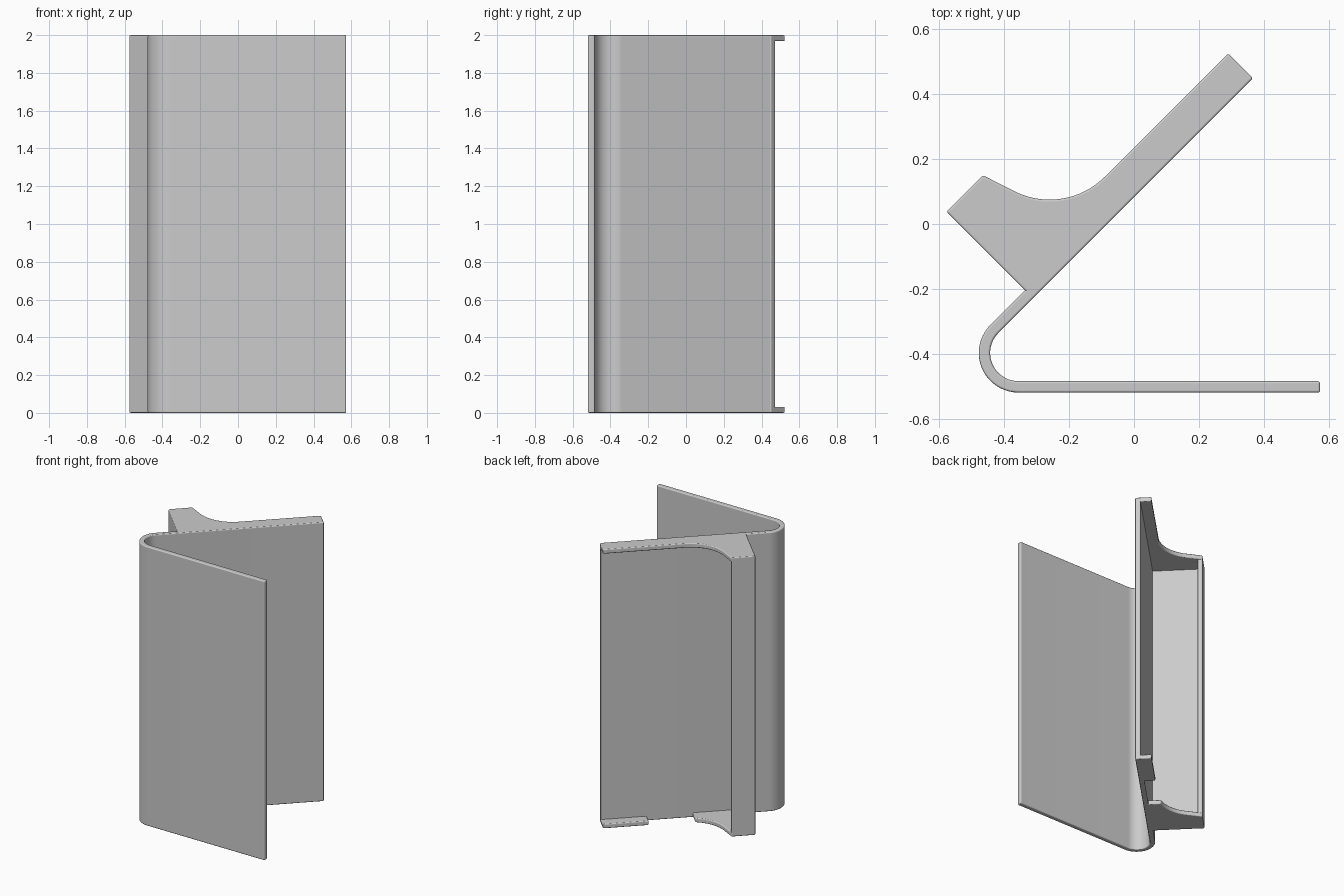
import bpy, bmesh, math

cube = bpy.data.objects.get("Cube")
if cube:
    bpy.data.objects.remove(cube, do_unlink=True)

HEIGHT = 2.0
THICK = 0.035
PLATE = 0.032

grey = bpy.data.materials.new("light grey")
grey.use_nodes = True
colour = (0.6, 0.6, 0.6, 1)
grey.diffuse_color = colour
grey.node_tree.nodes["Principled BSDF"].inputs["Base Color"].default_value = colour


def arc(cx, cy, r, start, end, steps):
    """Points along an arc, angles in degrees."""
    angles = [math.radians(start + (end - start) * i / steps) for i in range(steps + 1)]
    return [(cx + r * math.cos(a), cy + r * math.sin(a)) for a in angles]


def slant(s, h):
    """Point at s along and h behind the 45 degree panel direction."""
    return ((s - h) / math.sqrt(2), (s + h) / math.sqrt(2))


def extrude(name, outline, z0, z1):
    """Extrude a flat outline upwards and soften its edges."""
    bm = bmesh.new()
    base = bm.faces.new([bm.verts.new((x, y, z0)) for x, y in outline])
    top = bmesh.ops.extrude_face_region(bm, geom=[base])["geom"]
    verts = [v for v in top if isinstance(v, bmesh.types.BMVert)]
    bmesh.ops.translate(bm, verts=verts, vec=(0, 0, z1 - z0))
    bmesh.ops.recalc_face_normals(bm, faces=bm.faces)
    for face in bm.faces:
        face.smooth = True
    mesh = bpy.data.meshes.new(name)
    bm.to_mesh(mesh)
    bm.free()
    mesh.materials.append(grey)
    obj = bpy.data.objects.new(name, mesh)
    bpy.context.collection.objects.link(obj)
    bevel = obj.modifiers.new("soft edges", "BEVEL")
    bevel.width = 0.007
    bevel.segments = 3
    bevel.limit_method = "ANGLE"
    bevel.angle_limit = math.radians(25)
    bevel.harden_normals = True
    return obj


# Bent sheet: front panel, round fold and slanted panel in one profile
cx, cy, radius = -0.356, -0.397, 0.122
inner = radius - THICK
front = cy - radius
end_s = 0.577
h_front = (cy - cx) / math.sqrt(2) + inner
h_back = h_front + THICK
outline = arc(cx, cy, radius, 135, 270, 20)
outline += [(0.573, front), (0.573, front + THICK)]
outline += arc(cx, cy, inner, 270, 135, 20)
outline += [slant(end_s, h_front), slant(end_s, h_back)]
extrude("bent_sheet", outline, 0, HEIGHT)

# Outline values of the rear bracket, in slanted coordinates
wall_s, lip_s, back_h, rim_h = -0.382, -0.223, 0.435, 0.166
root_h = h_front + 0.014
sweep = arc(-0.26, 0.315, 0.24, 240, 315, 20)

# Top end plate runs the whole length
extrude("top_end_plate",
        [slant(wall_s, root_h), slant(wall_s, back_h), slant(lip_s, back_h)]
        + sweep + [slant(end_s, rim_h), slant(end_s, root_h)],
        HEIGHT - PLATE, HEIGHT)

# Bottom end plate is interrupted by a gap
gap_start, gap_end = -0.03, 0.275
kept = [p for p in sweep if (p[0] + p[1]) / math.sqrt(2) < gap_start]
last_h = (kept[-1][1] - kept[-1][0]) / math.sqrt(2)
extrude("bottom_end_plate",
        [slant(wall_s, root_h), slant(wall_s, back_h), slant(lip_s, back_h)]
        + kept + [slant(gap_start, last_h - 0.004), slant(gap_start, root_h)],
        0, PLATE)
extrude("bottom_lip",
        [slant(gap_end, root_h), slant(gap_end, rim_h),
         slant(end_s, rim_h), slant(end_s, root_h)],
        0, PLATE)

# Side wall with a returned rear strip, full height
extrude("side_wall",
        [slant(wall_s, root_h), slant(wall_s, back_h), slant(lip_s, back_h),
         slant(lip_s, back_h - PLATE), slant(wall_s + PLATE, back_h - PLATE),
         slant(wall_s + PLATE, root_h)],
        0, HEIGHT)
